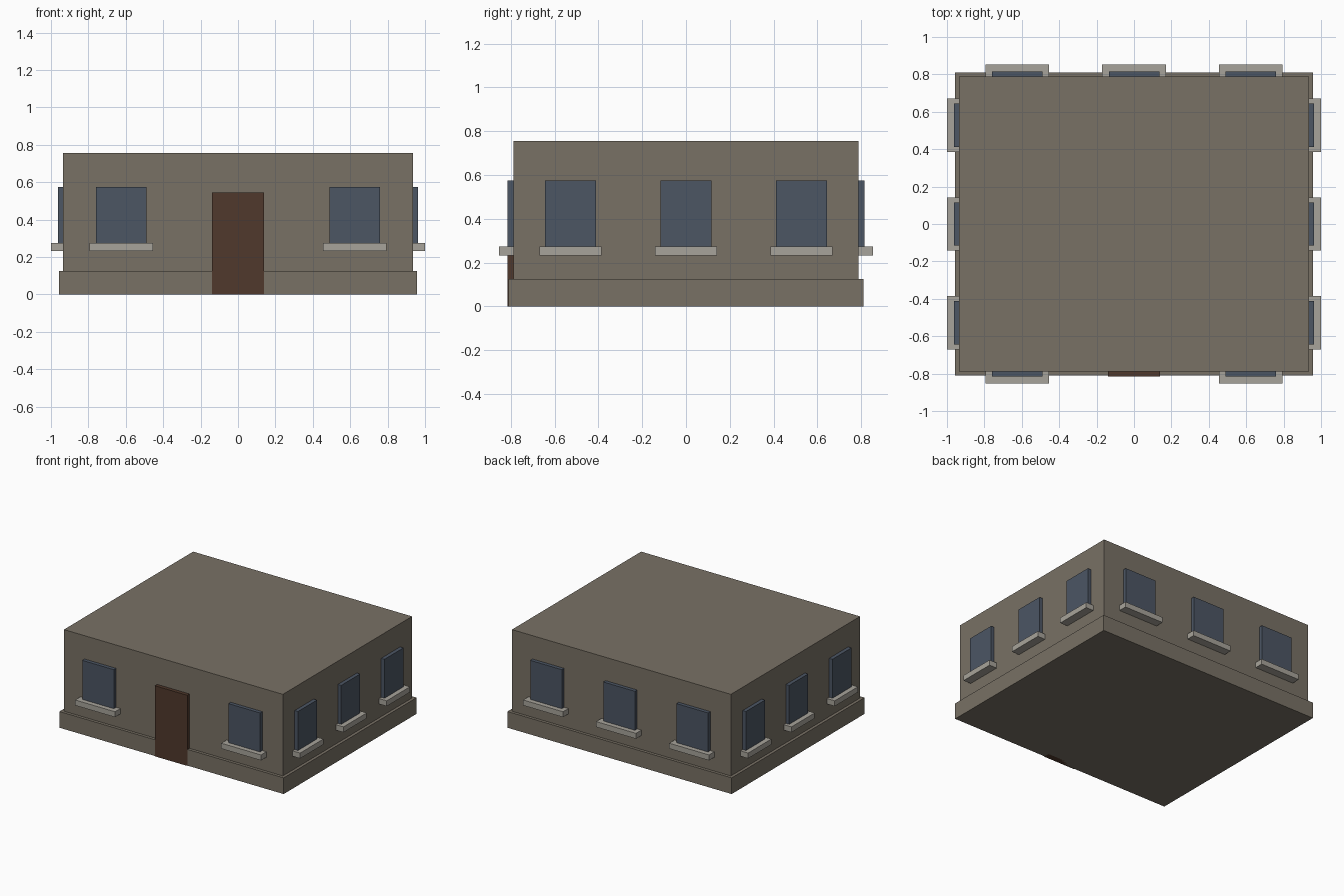
import bpy
from math import pi
from mathutils import Matrix, Vector

default = bpy.data.objects.get("Cube")
if default:
    bpy.data.objects.remove(default, do_unlink=True)


def material(name, rgb):
    mat = bpy.data.materials.new(name)
    mat.use_nodes = True
    mat.diffuse_color = (*rgb, 1)
    mat.node_tree.nodes["Principled BSDF"].inputs["Base Color"].default_value = (*rgb, 1)
    return mat


STONE = material("brown stone", (0.19, 0.165, 0.13))
GLASS = material("slate blue glass", (0.072, 0.092, 0.127))
SILL = material("pale sill stone", (0.39, 0.37, 0.325))
WOOD = material("dark brown wood", (0.08, 0.04, 0.025))


def box(name, low, high, mat, turn=0):
    """Box between two corners, turned about z in the building's frame."""
    low, high = Vector(low), Vector(high)
    bpy.ops.mesh.primitive_cube_add(size=1)
    obj = bpy.context.object
    obj.name = name
    obj.data.transform(Matrix.Rotation(turn, 4, "Z")
                       @ Matrix.Translation((low + high) / 2)
                       @ Matrix.Diagonal((*(high - low), 1)))
    obj.data.materials.append(mat)
    return obj


HALF_X, HALF_Y, HEIGHT = 0.935, 0.788, 0.755
PLINTH_TOP, SILL_BOTTOM, SILL_TOP, WINDOW_TOP = 0.125, 0.232, 0.274, 0.575
EMBED = 0.02

# Walls and the wider plinth
box("plinth", (-0.958, -0.811, 0), (0.958, 0.811, PLINTH_TOP), STONE)
box("walls", (-HALF_X, -HALF_Y, PLINTH_TOP), (HALF_X, HALF_Y, HEIGHT), STONE)

# Front door
box("front_door", (-0.138, -0.816, 0), (0.138, -HALF_Y + EMBED, 0.545), WOOD)


def window(side, offset, wall, half_glass, half_sill, turn):
    """Projecting window with a sill, laid out on the front wall then turned."""
    box(f"{side}_window", (offset - half_glass, -wall - 0.028, SILL_TOP),
        (offset + half_glass, -wall + EMBED, WINDOW_TOP), GLASS, turn)
    box(f"{side}_sill", (offset - half_sill, -wall - 0.065, SILL_BOTTOM),
        (offset + half_sill, -wall + EMBED, SILL_TOP), SILL, turn)


# Windows on all four walls; the door takes the middle of the front
for x in (-0.624, 0, 0.624):
    if x:
        window("front", x, HALF_Y, 0.135, 0.17, 0)
    window("back", x, HALF_Y, 0.135, 0.17, pi)
for y in (-0.528, 0, 0.528):
    window("left", y, HALF_X, 0.116, 0.142, pi / 2)
    window("right", y, HALF_X, 0.116, 0.142, -pi / 2)
